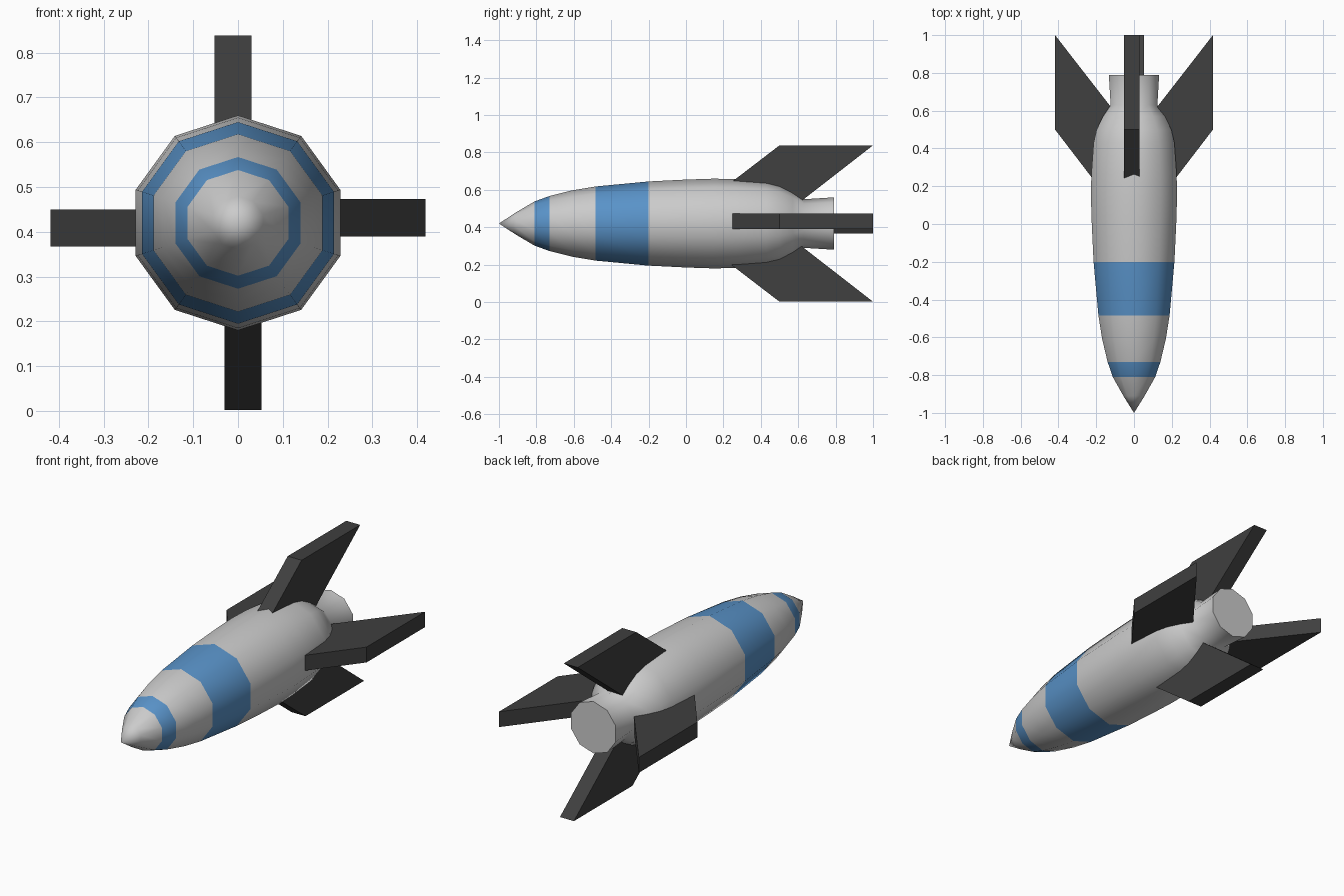
import bpy, bmesh, math

if "Cube" in bpy.data.objects:
    bpy.data.objects.remove(bpy.data.objects["Cube"])

CZ = 0.42     # height of the long axis
SIDES = 10


def material(name, rgb):
    m = bpy.data.materials.new(name)
    m.diffuse_color = (*rgb, 1)
    m.use_nodes = True
    m.node_tree.nodes["Principled BSDF"].inputs["Base Color"].default_value = m.diffuse_color
    return m


def finish(bm, name):
    bmesh.ops.recalc_face_normals(bm, faces=bm.faces)
    me = bpy.data.meshes.new(name)
    bm.to_mesh(me)
    bm.free()
    ob = bpy.data.objects.new(name, me)
    bpy.context.collection.objects.link(ob)
    return ob


grey = material("hull_grey", (0.8, 0.8, 0.8))
blue = material("band_blue", (0.10, 0.29, 0.58))
dark = material("fin_dark", (0.05, 0.05, 0.05))

# Hull: ten-sided lathe along y, (y, radius) from nose to tail
profile = [(-0.91, 0.059), (-0.81, 0.118), (-0.73, 0.147), (-0.61, 0.177),
           (-0.485, 0.198), (-0.2, 0.225), (0.0, 0.235), (0.15, 0.24),
           (0.27, 0.237), (0.43, 0.225), (0.50, 0.208), (0.57, 0.172),
           (0.63, 0.13), (0.79, 0.14)]
bands = {1, 4}   # profile segments painted blue

bm = bmesh.new()
rings = []
for y, r in profile:
    angles = [2 * math.pi * i / SIDES for i in range(SIDES)]
    rings.append([bm.verts.new((r * math.sin(a), y, CZ + r * math.cos(a)))
                  for a in angles])
tip = bm.verts.new((0, -1, CZ))
for i in range(SIDES):
    j = (i + 1) % SIDES
    bm.faces.new((tip, rings[0][i], rings[0][j]))
    for k in range(len(rings) - 1):
        f = bm.faces.new((rings[k][i], rings[k + 1][i],
                          rings[k + 1][j], rings[k][j]))
        f.material_index = 1 if k in bands else 0
bm.faces.new(rings[-1])
hull = finish(bm, "hull")
hull.data.materials.append(grey)
hull.data.materials.append(blue)
bpy.context.view_layer.objects.active = hull
hull.select_set(True)
bpy.ops.object.shade_smooth_by_angle(angle=math.radians(45))

# Fins: swept slabs, slightly off-centre, turned in quarter steps about the axis
outline = [(0.235, 0.215), (0.5, 0.418), (1.0, 0.418), (0.61, 0.115)]
for n, name in enumerate(("fin_top", "fin_right", "fin_bottom", "fin_left")):
    c, s = round(math.cos(n * math.pi / 2)), round(math.sin(n * math.pi / 2))
    bm = bmesh.new()
    a, b = [[bm.verts.new((t * c + r * s, y, CZ - t * s + r * c))
             for y, r in outline] for t in (-0.053, 0.03)]
    bm.faces.new(a)
    bm.faces.new(b)
    for i in range(4):
        j = (i + 1) % 4
        bm.faces.new((a[i], a[j], b[j], b[i]))
    finish(bm, name).data.materials.append(dark)
